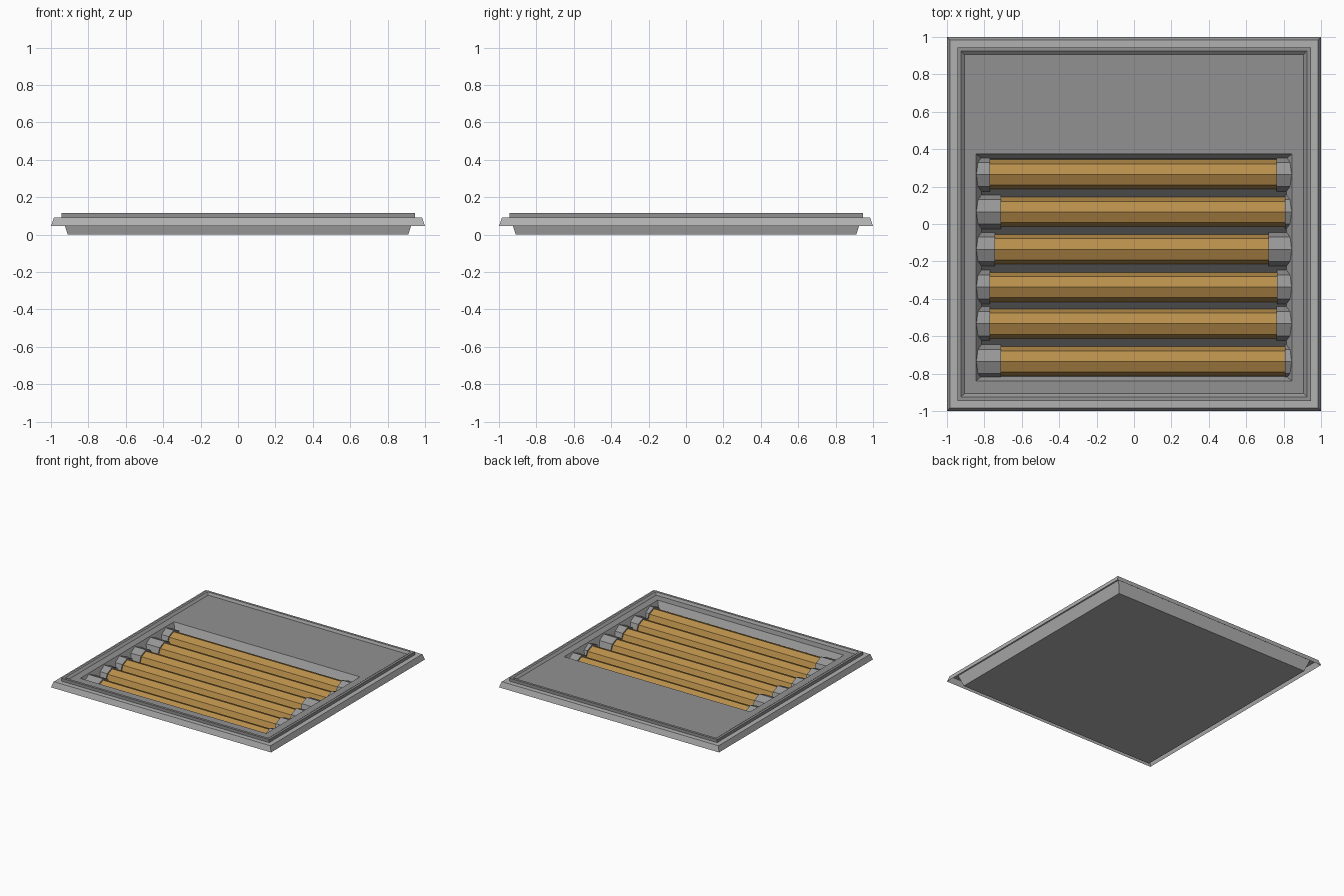
import bpy, bmesh, math

if "Cube" in bpy.data.objects:
    bpy.data.objects.remove(bpy.data.objects["Cube"])


def material(name, r, g, b):
    m = bpy.data.materials.new(name)
    m.diffuse_color = (r, g, b, 1)
    m.use_nodes = True
    m.node_tree.nodes["Principled BSDF"].inputs["Base Color"].default_value = m.diffuse_color
    return m


rim_grey = material("rim_grey", 0.44, 0.44, 0.44)
plate_grey = material("plate_grey", 0.285, 0.285, 0.285)
collar_grey = material("collar_grey", 0.31, 0.31, 0.31)
pit_dark = material("pit_dark", 0.068, 0.068, 0.068)
brass = material("pipe_brass", 0.485, 0.275, 0.07)


def make_object(name, bm, mat):
    mesh = bpy.data.meshes.new(name)
    bm.to_mesh(mesh)
    bm.free()
    mesh.materials.append(mat)
    ob = bpy.data.objects.new(name, mesh)
    bpy.context.collection.objects.link(ob)
    return ob


def rect(h, z, y0=None, y1=None):
    y0 = -h if y0 is None else y0
    y1 = h if y1 is None else y1
    return [(-h, y0, z), (h, y0, z), (h, y1, z), (-h, y1, z)]


def loft(name, rings, mat, floor=False, cap=False):
    """Join successive four-cornered rings; optionally close first or last."""
    bm = bmesh.new()
    loops = [[bm.verts.new(p) for p in r] for r in rings]
    for a, b in zip(loops, loops[1:]):
        for i in range(4):
            j = (i + 1) % 4
            bm.faces.new((a[i], a[j], b[j], b[i]))
    if floor:
        bm.faces.new(loops[0][::-1])
    if cap:
        bm.faces.new(loops[-1])
    return make_object(name, bm, mat)


# Lower tray, and the overhanging rim that is open underneath
loft("lower_tray", [rect(0.91, 0), rect(0.94, 0.09)], rim_grey, floor=True)
loft("outer_rim", [rect(1.0, 0.045), rect(0.985, 0.09), rect(0.94, 0.09)], rim_grey)

# Raised lip and recessed plate around the pit opening
pit_top = rect(0.845, 0.10, -0.84, 0.375)
pit_base = rect(0.815, 0.003, -0.815, 0.35)
loft("top_plate", [rect(0.945, 0.09), rect(0.945, 0.115), rect(0.925, 0.115),
                   rect(0.905, 0.10), pit_top], plate_grey)

# Pit walls and dark floor
loft("pit_walls", [pit_top, pit_base], rim_grey)
loft("pit_floor", [pit_base], pit_dark, cap=True)


def half_octagon(name, x0, x1, y, r, mat):
    """Upper half of an eight-sided tube along x, resting on z = 0."""
    bm = bmesh.new()
    a, b = [[bm.verts.new((x, y + r * math.cos(i * math.pi / 4),
                           r * math.sin(i * math.pi / 4))) for i in range(5)]
            for x in (x0, x1)]
    for i in range(4):
        bm.faces.new((a[i], a[i + 1], b[i + 1], b[i]))
    bm.faces.new(a[::-1])
    bm.faces.new(b)
    bm.normal_update()
    if sum(f.normal.z for f in bm.faces) < 0:
        bmesh.ops.reverse_faces(bm, faces=bm.faces)
    return make_object(name, bm, mat)


# Pipes with a collar at each end: centre y, left and right collar edges
pipes = [(0.265, -0.77, 0.762), (0.065, -0.712, 0.806), (-0.135, -0.742, 0.72),
         (-0.337, -0.77, 0.765), (-0.533, -0.77, 0.762), (-0.735, -0.712, 0.806)]
for n, (y, left, right) in enumerate(pipes, 1):
    half_octagon(f"pipe_{n}", left, right, y, 0.08, brass)
    half_octagon(f"collar_left_{n}", -0.843, left, y, 0.092, collar_grey)
    half_octagon(f"collar_right_{n}", right, 0.843, y, 0.092, collar_grey)
